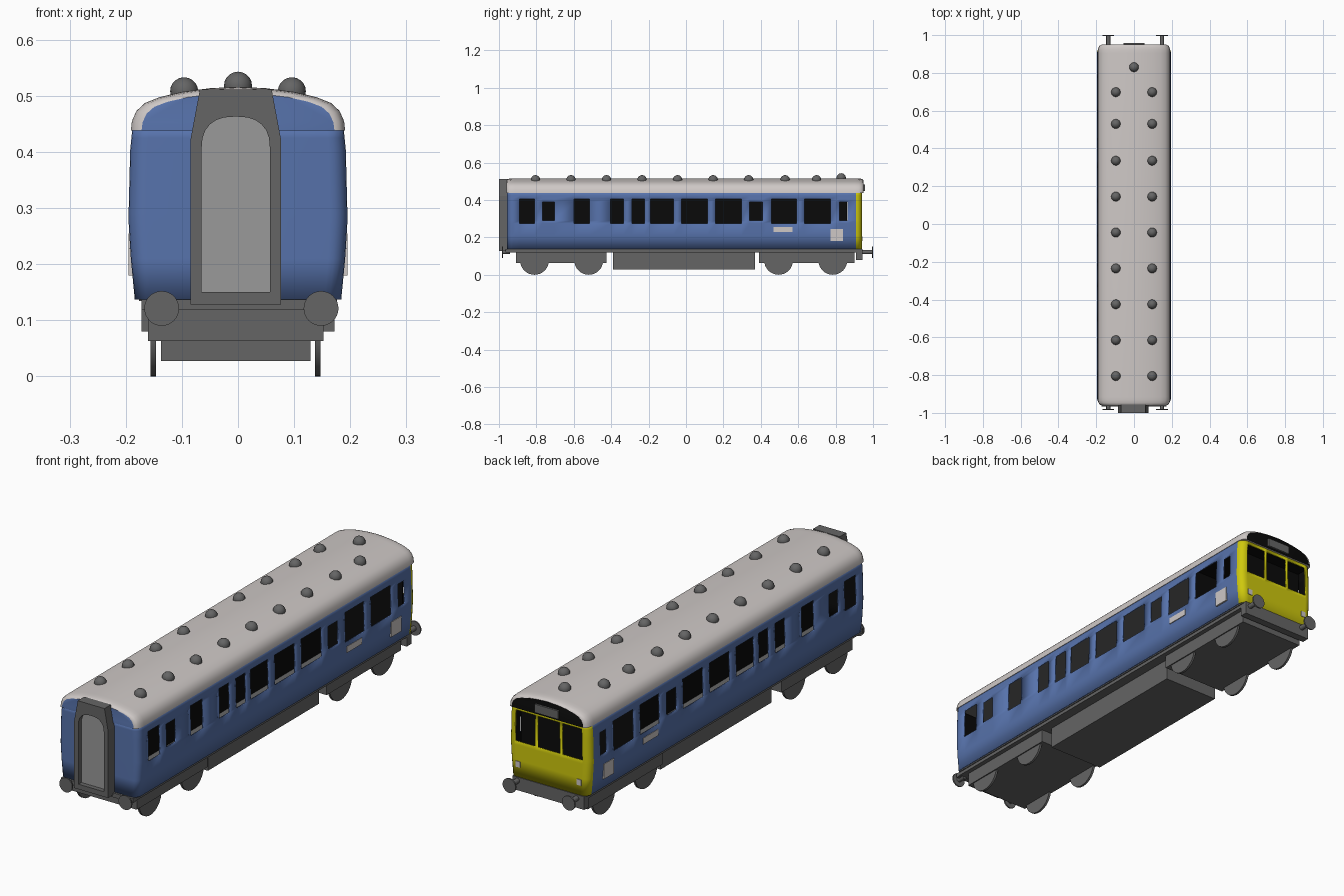
import bpy, bmesh, math
from mathutils import Matrix

if "Cube" in bpy.data.objects:
    bpy.data.objects.remove(bpy.data.objects["Cube"])


def material(name, r, g, b):
    m = bpy.data.materials.new(name)
    m.diffuse_color = (r, g, b, 1)
    m.use_nodes = True
    m.node_tree.nodes["Principled BSDF"].inputs["Base Color"].default_value = m.diffuse_color
    return m


BLUE = material("blue paint", .095, .17, .41)
YELLOW = material("yellow paint", .62, .58, .004)
BLACK = material("black interior", .003, .003, .003)
WHITE = material("off white", .62, .58, .565)
GREY = material("dark grey", .13, .13, .13)
DOOR = material("door grey", .32, .32, .32)


def make(name, bm, mats, smooth=False):
    me = bpy.data.meshes.new(name)
    bm.to_mesh(me)
    bm.free()
    ob = bpy.data.objects.new(name, me)
    bpy.context.collection.objects.link(ob)
    for m in mats:
        me.materials.append(m)
    if smooth:
        bpy.ops.object.select_all(action='DESELECT')
        ob.select_set(True)
        bpy.context.view_layer.objects.active = ob
        bpy.ops.object.shade_smooth_by_angle(angle=math.radians(35))
    return ob


def box(name, x, y, z, mat):
    bm = bmesh.new()
    size = [b - a for a, b in (x, y, z)]
    mid = [(a + b) / 2 for a, b in (x, y, z)]
    bmesh.ops.create_cube(bm, size=1, matrix=Matrix.Translation(mid) @ Matrix.Diagonal((*size, 1)))
    return make(name, bm, [mat])


def cylinder(name, centre, radius, depth, axis, mat, seg=32):
    bm = bmesh.new()
    rot = Matrix.Rotation(math.pi / 2, 4, 'Y' if axis == 'X' else 'X')
    bmesh.ops.create_cone(bm, cap_ends=True, segments=seg, radius1=radius, radius2=radius,
                          depth=depth, matrix=Matrix.Translation(centre) @ rot)
    return make(name, bm, [mat], True)


# --- body shell: rounded plan outline lofted upward, window cells left open ---
TALL, SMALL = (.275, .405), (.29, .39)
side_windows = [(-.89, -.81, TALL), (-.767, -.703, SMALL), (-.60, -.515, TALL),
                (-.404, -.334, TALL), (-.29, -.222, TALL), (-.19, -.067, TALL),
                (-.024, .115, TALL), (.158, .297, TALL), (.34, .41, SMALL),
                (.457, .59, TALL), (.634, .773, TALL), (.82, .864, SMALL)]
cab_windows = [(-.157, -.064), (-.052, .052), (.064, .157)]
CAB_Z = (.29, .425)
widths = [(.137, .184), (.21, .191), (.275, .195), (.29, .195), (.39, .1925),
          (.405, .192), (.425, .190), (.445, .188)]
Y0, Y1, W, R = -.956, .94, .19, .03


def corner(cx, cy, start):
    return [(cx + R * math.cos(a), cy + R * math.sin(a))
            for a in (start + math.pi / 2 * k / 5 for k in range(1, 5))]


ys = sorted([Y0 + R, Y1 - R] + [v for w in side_windows for v in w[:2]])
xs = sorted([R - W, W - R] + [v for w in cab_windows for v in w])
plan = [(W, y) for y in ys] + corner(W - R, Y1 - R, 0)
plan += [(x, Y1) for x in reversed(xs)] + corner(R - W, Y1 - R, math.pi / 2)
plan += [(-W, y) for y in reversed(ys)] + corner(R - W, Y0 + R, math.pi)
plan += [(R - W, Y0), (W - R, Y0)] + corner(W - R, Y0 + R, 1.5 * math.pi)


def is_window(c):
    if abs(c.x) > .18:
        return any(a < c.y < b and h[0] < c.z < h[1] for a, b, h in side_windows)
    return c.y > Y1 - .001 and any(a < c.x < b and CAB_Z[0] < c.z < CAB_Z[1] for a, b in cab_windows)


bm = bmesh.new()
rings = [[bm.verts.new((x * w / W, y, z)) for x, y in plan] for z, w in widths]
n = len(plan)
for lo, hi in zip(rings, rings[1:]):
    for i in range(n):
        j = (i + 1) % n
        quad = (lo[i], lo[j], hi[j], hi[i])
        c = sum((v.co for v in quad), quad[0].co * 0) / 4
        if not is_window(c):
            bm.faces.new(quad).material_index = 1 if c.y > Y1 - R else 0
body = make("body_shell", bm, [BLUE, YELLOW, BLACK], True)
mod = body.modifiers.new("wall", 'SOLIDIFY')
mod.thickness, mod.offset, mod.material_offset = .006, -1, 2

# --- roof: curved section, drawn in at both ends ---
half = [(.191, .438), (.189, .455), (.181, .473), (.166, .487), (.14, .4975),
        (.10, .507), (.05, .5135)]
arch = half + [(0, .516)] + [(-x, z) for x, z in reversed(half)]
inset = [(0, .90, .86), (.004, .95, .92), (.013, .98, .965), (.028, 1, .99), (.045, 1, 1)]
stations = [(-.960 + d, sx, sz) for d, sx, sz in inset]
stations += [(.949 - d, sx, sz) for d, sx, sz in reversed(inset)]
bm = bmesh.new()
rings = [[bm.verts.new((x * sx, y, .438 + (z - .438) * sz)) for x, z in arch] for y, sx, sz in stations]
for a, b in zip(rings, rings[1:]):
    for i in range(len(arch)):
        j = (i + 1) % len(arch)
        bm.faces.new((a[i], b[i], b[j], a[j]))
bm.faces.new(rings[0]).material_index = 1
bm.faces.new(rings[-1]).material_index = 2
bmesh.ops.recalc_face_normals(bm, faces=bm.faces)
make("roof", bm, [WHITE, BLUE, BLACK], True)

# --- roof vents ---
vents = [(s * .096, y, .508) for s in (-1, 1)
         for y in (.698, .53, .335, .145, -.045, -.235, -.425, -.615, -.805)]
for p in vents + [(0, .83, .518)]:
    bm = bmesh.new()
    bmesh.ops.create_uvsphere(bm, u_segments=16, v_segments=10, radius=.025,
                              matrix=Matrix.Translation(p))
    low = [v for v in bm.verts if v.co.z < p[2] - .012]
    bmesh.ops.delete(bm, geom=low, context='VERTS')
    make("roof_vent", bm, [GREY], True)

# --- interior ---
box("floor", (-.176, .176), (-.945, .93), (.134, .142), GREY)
box("centre_partition", (-.003, .003), (-.94, .86), (.142, .436), BLACK)
box("ceiling", (-.178, .178), (-.94, .60), (.43, .437), GREY)
box("cab_ceiling", (-.178, .178), (.60, .93), (.43, .437), BLACK)
box("cab_floor", (-.176, .176), (.80, .93), (.142, .145), BLACK)
for y in (.61, .865):
    box("bulkhead", (-.182, .182), (y, y + .005), (.142, .436), BLACK)

# --- painted panels and cab fittings ---
for s in (-1, 1):
    side = sorted((s * .188, s * .1955))
    box("side_panel", side, (.772, .84), (.18, .245), WHITE)
    box("side_plaque", side, (.468, .57), (.228, .255), WHITE)
    box("cab_marker", (s * .147 - .011, s * .147 + .011), (.938, .943), (.18, .205), WHITE)
box("destination_box", (-.056, .056), (.925, .957), (.447, .483), GREY)

# --- gangway frame with arched opening, and its door ---
GX = -.004
inner = [(-.061, .15), (.061, .15), (.061, .405)]
inner += [(.061 * math.copysign(abs(math.cos(a)) ** .8, math.cos(a)), .405 + .058 * math.sin(a) ** .8)
          for a in (math.pi * k / 12 for k in range(1, 12))] + [(-.061, .405)]
outer = []
for i, (x, z) in enumerate(inner):
    if i < 2:
        outer.append((math.copysign(.081, x), .128))
    elif i in (2, len(inner) - 1):
        outer.append((math.copysign(.081, x), .42))
    else:
        k = i - 2
        if 3 <= k <= 9:
            outer.append((.064 * (6 - k) / 3, .511))
        else:
            t = (k if k < 6 else 12 - k) / 3
            outer.append((math.copysign(.081 - .017 * t, x), .42 + .091 * t))
bm = bmesh.new()
loops = [[bm.verts.new((GX + x, y, z)) for x, z in shape]
         for shape, y in ((outer, -.955), (outer, -1), (inner, -1), (inner, -.98))]
for a, b in zip(loops, loops[1:]):
    for i in range(len(inner)):
        j = (i + 1) % len(inner)
        bm.faces.new((a[i], a[j], b[j], b[i]))
bm.faces.new(loops[0])
bm.faces.new(loops[-1]).material_index = 1
bmesh.ops.recalc_face_normals(bm, faces=bm.faces)
make("gangway", bm, [GREY, DOOR])

# --- underframe ---
box("underframe", (-.172, .172), (-.95, .935), (.12, .1375), GREY)
box("front_beam", (-.172, .172), (-.965, -.945), (.118, .137), GREY)
box("rear_beam", (-.172, .172), (.91, .943), (.08, .137), GREY)
box("equipment_box", (-.137, .129), (-.39, .37), (.027, .13), GREY)

# --- bogies and wheels ---
for y0, y1, axles in ((-.91, -.425, (-.81, -.52)), (.39, .90, (.495, .785))):
    box("bogie_frame", (-.16, .152), (y0, y1), (.063, .13), GREY)
    for y in axles:
        for x in (-.151, .142):
            cylinder("wheel", (x, y, .077), .077, .01, 'X', GREY)
        cylinder("axle", (-.004, y, .077), .012, .29, 'X', GREY, 12)

# --- buffers ---
for x in (-.136, .148):
    for inside, face in ((-.94, -.985), (.93, 1.0)):
        d = math.copysign(.003, face)
        cylinder("buffer_shaft", (x, (inside + face) / 2, .121), .011, abs(face - inside) - .004, 'Y', GREY, 16)
        cylinder("buffer_head", (x, face - d, .121), .031, .006, 'Y', GREY)
